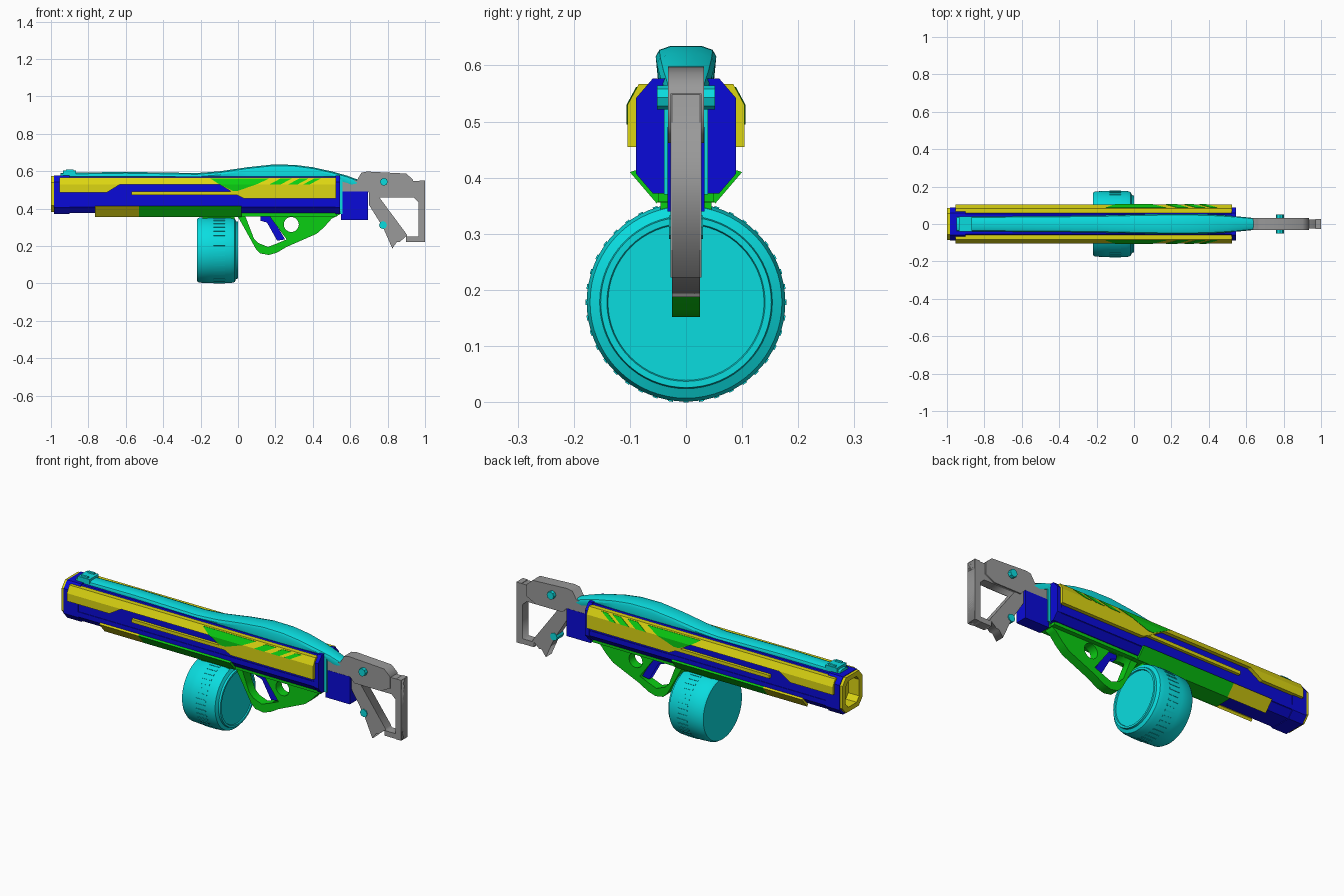
import bpy, bmesh, math
from mathutils import Matrix, Vector

cube = bpy.data.objects.get("Cube")
if cube:
    bpy.data.objects.remove(cube, do_unlink=True)


def material(name, rgb):
    m = bpy.data.materials.new(name)
    m.use_nodes = True
    m.diffuse_color = (*rgb, 1)
    m.node_tree.nodes["Principled BSDF"].inputs["Base Color"].default_value = (*rgb, 1)
    return m


CYAN = material("cyan", (0.003, 0.72, 0.74))
BLUE = material("blue", (0.003, 0.003, 0.69))
YELLOW = material("yellow", (0.72, 0.67, 0.006))
GREEN = material("green", (0.003, 0.62, 0.006))
GREY = material("grey", (0.32, 0.32, 0.32))


def add(name, mesh, mat, smooth=False):
    mesh.materials.clear()
    mesh.materials.append(mat)
    if smooth:
        mesh.shade_smooth()
        mesh.set_sharp_from_angle(angle=math.radians(35))
    ob = bpy.data.objects.new(name, mesh)
    bpy.context.collection.objects.link(ob)
    return ob


def finish(name, bm, mat, smooth=False):
    bmesh.ops.recalc_face_normals(bm, faces=bm.faces)
    mesh = bpy.data.meshes.new(name)
    bm.to_mesh(mesh)
    bm.free()
    return add(name, mesh, mat, smooth)


def loft(name, rings, mat, closed=False, smooth=False):
    """Bridge rings of 3D points; cap the ends, or join last to first."""
    bm = bmesh.new()
    vs = [[bm.verts.new(p) for p in r] for r in rings]
    n = len(vs[0])
    pairs = list(zip(vs, vs[1:])) + ([(vs[-1], vs[0])] if closed else [])
    for a, b in pairs:
        for i in range(n):
            j = (i + 1) % n
            bm.faces.new((a[i], a[j], b[j], b[i]))
    if not closed:
        bm.faces.new(vs[0])
        bm.faces.new(vs[-1])
    return finish(name, bm, mat, smooth)


def prism(name, section, x0, x1, mat):
    return loft(name, [[(x, y, z) for y, z in section] for x in (x0, x1)], mat)


def tube(name, outer, inner, x0, x1, mat):
    ends = ((x0, outer), (x0, inner), (x1, inner), (x1, outer))
    return loft(name, [[(x, y, z) for y, z in s] for x, s in ends], mat, closed=True)


def box(name, x0, x1, hw, z0, z1, mat):
    return prism(name, [(-hw, z0), (hw, z0), (hw, z1), (-hw, z1)], x0, x1, mat)


def cutout(name, outlines, hw, mat):
    """Side profile in x/z with optional holes, given a thickness along y."""
    cu = bpy.data.curves.new(name, "CURVE")
    cu.dimensions, cu.fill_mode, cu.extrude = "2D", "BOTH", hw
    for pts in outlines:
        s = cu.splines.new("POLY")
        s.points.add(len(pts) - 1)
        for p, (x, z) in zip(s.points, pts):
            p.co = (x, z, 0, 1)
        s.use_cyclic_u = True
    tmp = bpy.data.objects.new(name + "_outline", cu)
    bpy.context.collection.objects.link(tmp)
    dg = bpy.context.evaluated_depsgraph_get()
    mesh = bpy.data.meshes.new_from_object(tmp.evaluated_get(dg))
    bpy.data.objects.remove(tmp, do_unlink=True)
    mesh.transform(Matrix.Rotation(math.pi / 2, 4, "X"))
    return add(name, mesh, mat)


def circle(cx, cz, r, n):
    return [(cx + r * math.cos(math.tau * i / n), cz + r * math.sin(math.tau * i / n))
            for i in range(n)]


def octagon(hw, z0, z1, cy, cz):
    half = [(hw - cy, z0), (hw, z0 + cz), (hw, z1 - cz), (hw - cy, z1)]
    return half + [(-y, z) for y, z in reversed(half)]


def panel(name, rows, mat, lift=0.0):
    """Side plates following the chamfered flank; rows are (z, x start, x end)."""
    for side, s in (("left", 1), ("right", -1)):
        rings = []
        for z, x0, x1 in rows:
            y = 0.104 + lift - max(0, z - 0.53) * 0.54
            rings.append([(x0, s * y, z), (x1, s * y, z),
                          (x1, s * (y - 0.03), z), (x0, s * (y - 0.03), z)])
        loft(f"{name}_{side}", rings, mat)


# Barrel housing, muzzle and end collars
prism("barrel_housing", octagon(0.084, 0.375, 0.572, 0.03, 0.033), -0.92, 0.54, BLUE)
bore = octagon(0.06, 0.405, 0.55, 0.022, 0.026)
tube("front_collar", octagon(0.089, 0.372, 0.577, 0.03, 0.035), bore, -0.985, -0.9, BLUE)
tube("muzzle_ring", octagon(0.085, 0.382, 0.574, 0.03, 0.035),
     octagon(0.058, 0.407, 0.548, 0.022, 0.026), -1, -0.93, YELLOW)
box("bore_floor", -0.935, -0.925, 0.06, 0.405, 0.55, YELLOW)
prism("rear_collar", octagon(0.089, 0.372, 0.577, 0.03, 0.035), 0.52, 0.545, BLUE)
box("side_ledge", -0.9, 0.52, 0.087, 0.41, 0.437, BLUE)

# Yellow flank plates
panel("upper_strip", [(0.53, -0.955, 0.525), (0.567, -0.955, 0.525)], YELLOW)
panel("front_flap", [(0.487, -0.955, -0.7), (0.53, -0.955, -0.63)], YELLOW)
panel("lower_band", [(0.472, -0.57, 0.02), (0.49, -0.57, 0.02)], YELLOW, -0.004)
panel("rear_plate", [(0.455, 0.03, 0.525), (0.475, -0.01, 0.525), (0.53, -0.1, 0.525)], YELLOW)

# Green accents on the flanks
panel("green_patch", [(0.495, -0.03, 0.0), (0.53, -0.1, 0.1), (0.562, -0.15, 0.17)],
      GREEN, 0.002)
for i, (x, w) in enumerate(((0.17, 0.06), (0.27, 0.05), (0.35, 0.035))):
    panel(f"green_stripe_{i + 1}",
          [(0.53, x, x + w), (0.562, x + 0.06, x + w + 0.06)], GREEN, 0.002)

# Lower corner plates and belly
for side, s in (("left", 1), ("right", -1)):
    corner = [(s * y, z) for y, z in ((0.1, 0.41), (0.052, 0.354), (0.045, 0.366), (0.084, 0.415))]
    prism(f"lower_plate_front_{side}", corner, -0.765, -0.53, YELLOW)
    prism(f"lower_plate_rear_{side}", corner, -0.53, 0.02, GREEN)
box("belly_plate", -0.55, 0.04, 0.05, 0.356, 0.38, GREEN)
box("grip_mount", 0.02, 0.53, 0.05, 0.358, 0.378, GREEN)

# Top cover with a smooth hump
rings = []
for x, hw, top in ((-0.95, 0.038, 0.592), (-0.6, 0.042, 0.597), (-0.22, 0.045, 0.591),
                   (-0.1, 0.048, 0.6), (0.05, 0.052, 0.622), (0.18, 0.054, 0.636),
                   (0.3, 0.054, 0.635), (0.4, 0.052, 0.622), (0.5, 0.046, 0.6),
                   (0.58, 0.038, 0.578), (0.64, 0.032, 0.556)):
    low = min(0.56, top - 0.04)
    half = [(hw * 0.9, low), (hw, top - 0.02), (hw * 0.88, top - 0.008), (hw * 0.5, top - 0.001)]
    sec = half + [(-y, z) for y, z in reversed(half)]
    rings.append([(x, y, z) for y, z in sec])
loft("top_cover", rings, CYAN, smooth=True)
box("front_sight", -0.935, -0.865, 0.04, 0.575, 0.603, CYAN)
for s in (-1, 1):
    prism("sight_ear", [(s * 0.02, 0.59), (s * 0.038, 0.59), (s * 0.034, 0.61), (s * 0.022, 0.61)],
          -0.92, -0.88, CYAN)
box("rear_band", 0.54, 0.56, 0.039, 0.37, 0.565, CYAN)

# Drum magazine, turned around the x axis
profile = ((-0.22, 0.166), (-0.208, 0.174), (-0.15, 0.177), (-0.04, 0.177), (-0.018, 0.171),
           (-0.01, 0.154), (0, 0.152), (0, 0.141), (-0.006, 0.139))
loft("drum", [[(x, y, z) for y, z in circle(0, 0.178, r, 64)] for x, r in profile],
     CYAN, smooth=True)
bm = bmesh.new()
for i in range(40):
    m = (Matrix.Translation((-0.1, 0, 0.178)) @ Matrix.Rotation(math.tau * i / 40, 4, "X")
         @ Matrix.Translation((0, 0, 0.176)) @ Matrix.Diagonal((0.06, 0.009, 0.006, 1)))
    bmesh.ops.create_cube(bm, size=1, matrix=m)
finish("drum_ribs", bm, CYAN)
box("drum_neck", -0.19, -0.02, 0.045, 0.33, 0.37, GREEN)

# Grip with finger window and round hole, and the trigger bar
cutout("grip", [
    [(-0.01, 0.372), (0.02, 0.32), (0.095, 0.185), (0.12, 0.16), (0.165, 0.152), (0.21, 0.165),
     (0.26, 0.195), (0.42, 0.265), (0.46, 0.3), (0.5, 0.345), (0.55, 0.372)],
    [(0.04, 0.357), (0.085, 0.24), (0.11, 0.215), (0.16, 0.195), (0.2, 0.21), (0.26, 0.235),
     (0.17, 0.357)],
    circle(0.285, 0.315, 0.04, 28)], 0.025, GREEN)
cutout("trigger", [[(0.12, 0.372), (0.17, 0.372), (0.252, 0.235), (0.21, 0.228),
                    (0.155, 0.325), (0.12, 0.335)]], 0.016, BLUE)

# Stock: rear block, upper arm, and braced frame
box("stock_block", 0.55, 0.695, 0.033, 0.34, 0.49, BLUE)
cutout("stock_arm", [[(0.555, 0.55), (0.635, 0.55), (0.66, 0.592), (0.69, 0.598), (0.9, 0.587),
                      (0.935, 0.555), (0.935, 0.49), (0.88, 0.462), (0.72, 0.462),
                      (0.695, 0.49), (0.555, 0.49)]], 0.032, GREY)
cutout("stock_frame", [
    [(0.7, 0.5), (0.72, 0.548), (1.0, 0.548), (1.0, 0.222), (0.897, 0.222), (0.897, 0.25),
     (0.865, 0.222), (0.85, 0.222), (0.825, 0.187), (0.775, 0.3), (0.7, 0.42)],
    [(0.757, 0.458), (0.94, 0.458), (0.965, 0.435), (0.965, 0.25), (0.905, 0.25),
     (0.902, 0.262)]], 0.025, GREY)
box("butt_plate", 0.97, 1.0, 0.028, 0.222, 0.55, GREY)

# Cross pins through the stock
for name, x, z, r, hw in (("upper_pin", 0.78, 0.543, 0.021, 0.052),
                          ("lower_pin", 0.775, 0.312, 0.021, 0.03)):
    loft(name, [[(px, y, pz) for px, pz in circle(x, z, r, 8)] for y in (-hw, hw)], CYAN)
